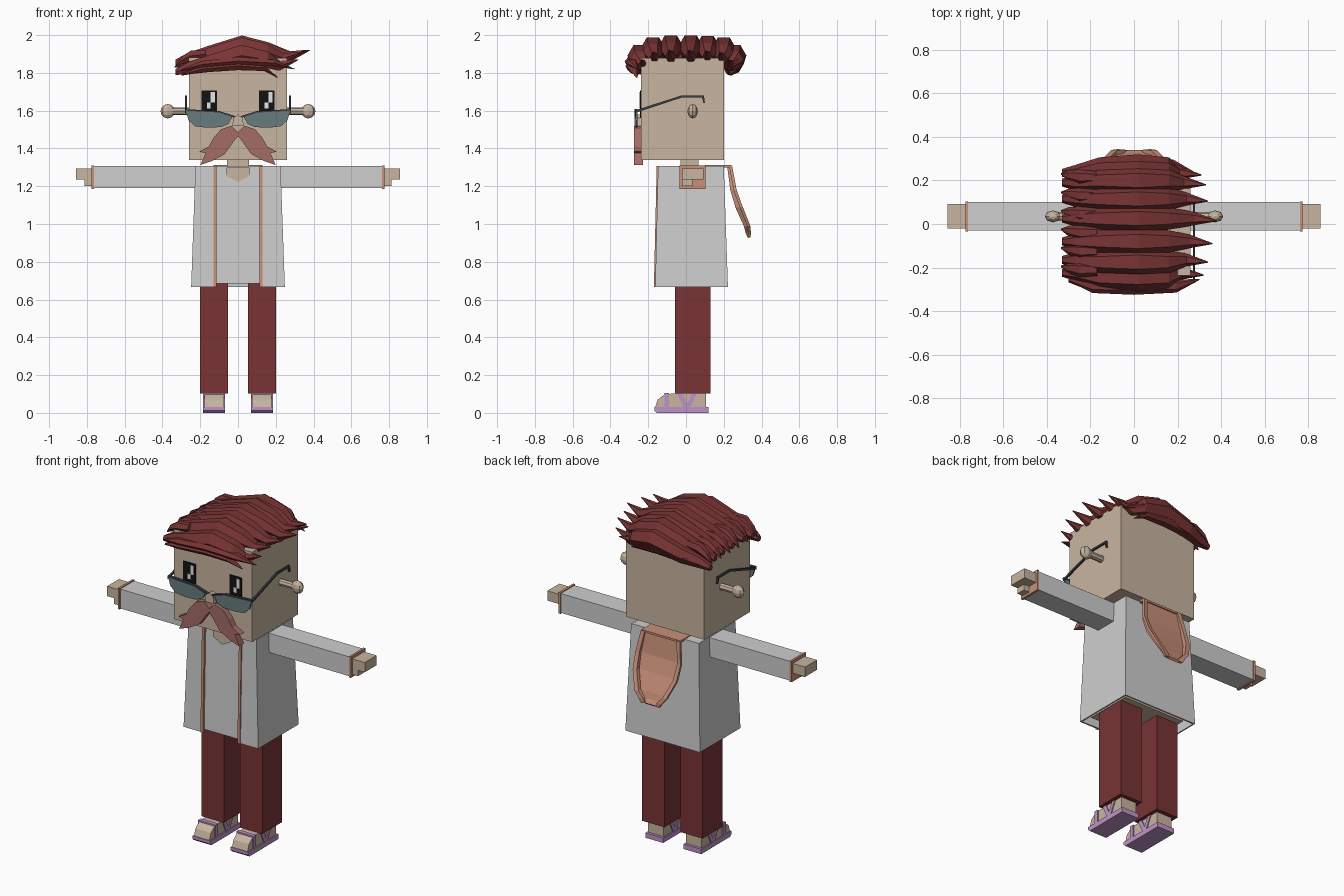
import bpy, bmesh, math
from mathutils import Vector

cube = bpy.data.objects.get("Cube")
if cube:
    bpy.data.objects.remove(cube, do_unlink=True)


def material(name, r, g, b):
    m = bpy.data.materials.new(name)
    m.use_nodes = True
    m.diffuse_color = (r, g, b, 1)
    m.node_tree.nodes["Principled BSDF"].inputs["Base Color"].default_value = (r, g, b, 1)
    return m


SKIN = material("skin", 0.58, 0.46, 0.35)
COAT = material("coat_grey", 0.62, 0.62, 0.62)
MAROON = material("maroon", 0.19, 0.034, 0.034)
ROSE = material("moustache_rose", 0.37, 0.15, 0.13)
TRIM = material("copper_trim", 0.58, 0.28, 0.19)
PURPLE = material("sandal_purple", 0.52, 0.29, 0.58)
LENS = material("lens_teal", 0.14, 0.2, 0.21)
FRAME = material("frame_dark", 0.04, 0.055, 0.06)
BLACK = material("eye_black", 0.006, 0.006, 0.006)
WHITE = material("eye_white", 0.8, 0.8, 0.8)


def finish(name, bm, mat):
    bmesh.ops.recalc_face_normals(bm, faces=bm.faces)
    mesh = bpy.data.meshes.new(name)
    bm.to_mesh(mesh)
    bm.free()
    mesh.materials.append(mat)
    ob = bpy.data.objects.new(name, mesh)
    bpy.context.collection.objects.link(ob)
    return ob


def loft(name, rings, mat, closed=True, caps=True):
    """Join rows of points with quads; closed rows make a tube."""
    bm = bmesh.new()
    rows = [[bm.verts.new(p) for p in ring] for ring in rings]
    n = len(rows[0])
    for a, b in zip(rows, rows[1:]):
        for i in range(n if closed else n - 1):
            j = (i + 1) % n
            bm.faces.new((a[i], a[j], b[j], b[i]))
    if closed and caps:
        bm.faces.new(rows[0])
        bm.faces.new(rows[-1])
    return finish(name, bm, mat)


def prism(name, pts, axis, lo, hi, mat):
    """Extrude a flat outline along x (points are y, z) or y (points are x, z)."""
    def place(p, d):
        return (d, p[0], p[1]) if axis == "x" else (p[0], d, p[1])
    return loft(name, [[place(p, d) for p in pts] for d in (lo, hi)], mat)


def box(name, x, y, z, mat):
    pts = [(y[0], z[0]), (y[1], z[0]), (y[1], z[1]), (y[0], z[1])]
    return prism(name, pts, "x", x[0], x[1], mat)


def solidify(ob, thickness, offset):
    m = ob.modifiers.new("thickness", "SOLIDIFY")
    m.thickness = thickness
    m.offset = offset


# Head, neck and nose
box("head", (-0.26, 0.26), (-0.237, 0.2), (1.34, 1.88), SKIN)
box("neck", (-0.058, 0.058), (-0.03, 0.065), (1.28, 1.35), SKIN)
prism("nose", [(-0.03, 1.52), (0.03, 1.52), (0.025, 1.56), (0, 1.58), (-0.025, 1.56)],
      "y", -0.272, -0.23, SKIN)

# Coat: open-fronted flared shell
def coat_ring(z, w, front, back):
    return [(-0.12, front, z), (-w, front, z), (-w, back, z),
            (w, back, z), (w, front, z), (0.12, front, z)]

TOP = (1.308, 0.225, -0.148, 0.2)
HEM = (0.667, 0.248, -0.163, 0.222)
shell = loft("coat_shell", [coat_ring(*HEM), coat_ring(*TOP)], COAT, closed=False)
solidify(shell, 0.012, -1)
box("coat_shoulders", (-0.22, 0.22), (-0.14, 0.195), (1.295, 1.307), COAT)
prism("shirt_front", [(-0.156, 0.685), (-0.13, 0.685), (-0.115, 1.306), (-0.141, 1.306)],
      "x", -0.122, 0.122, COAT)
box("torso", (-0.205, 0.205), (-0.12, 0.17), (0.69, 1.29), SKIN)
prism("neckline", [(-0.062, 1.3), (-0.062, 1.255), (0, 1.222), (0.062, 1.255), (0.062, 1.3)],
      "y", -0.15, -0.143, SKIN)

# Hood hanging down the back: raised rim around a hollow panel
def hood_row(z, y, w, sink, rim):
    return [(-w, y, z), (rim - w, y, z), (rim - w, y - sink, z),
            (w - rim, y - sink, z), (w - rim, y, z), (w, y, z)]

hood = [hood_row(1.308, 0.236, 0.13, 0.012, 0.018), hood_row(1.18, 0.26, 0.15, 0.02, 0.018),
        hood_row(1.09, 0.292, 0.145, 0.025, 0.02), hood_row(0.99, 0.332, 0.105, 0.02, 0.022),
        hood_row(0.955, 0.336, 0.075, 0.015, 0.025), hood_row(0.93, 0.334, 0.06, 0, 0.025)]
solidify(loft("hood", hood, TRIM, closed=False), 0.016, 0)
box("hood_collar", (-0.13, 0.13), (0.1, 0.238), (1.3, 1.312), TRIM)

for s, side in ((-1, "right"), (1, "left")):
    def sx(a, b):
        return (s * a, s * b)

    # Coat edge trim
    prism(side + "_coat_trim", [(-0.17, 0.667), (-0.155, 0.667), (-0.14, 1.308), (-0.155, 1.308)],
          "x", s * 0.115, s * 0.131, TRIM)

    # Arm, cuff and hand
    box(side + "_sleeve", sx(0.2, 0.765), (-0.03, 0.1), (1.19, 1.306), COAT)
    box(side + "_cuff", sx(0.762, 0.775), (-0.035, 0.104), (1.185, 1.311), TRIM)
    box(side + "_hand", sx(0.76, 0.857), (-0.02, 0.092), (1.235, 1.294), SKIN)
    box(side + "_thumb", sx(0.76, 0.812), (-0.02, 0.035), (1.2, 1.236), SKIN)

    # Leg
    box(side + "_leg", sx(0.053, 0.202), (-0.058, 0.13), (0.102, 0.7), MAROON)

    # Foot and sandal
    foot = [(0.105, 0.02), (0.105, 0.11), (-0.11, 0.1), (-0.15, 0.07), (-0.165, 0.025)]
    prism(side + "_foot", foot, "x", s * 0.075, s * 0.178, SKIN)
    sole = [(0.12, 0), (0.12, 0.03), (-0.168, 0.03), (-0.168, 0.012), (-0.155, 0)]
    prism(side + "_sole", sole, "x", s * 0.068, s * 0.185, PURPLE)
    straps = [("toe", -0.115, -0.115, 0.025, 0.105), ("instep", -0.008, -0.05, 0.028, 0.109),
              ("ankle", -0.008, 0.035, 0.025, 0.109)]
    for part, low, high, w, top in straps:
        prism(f"{side}_{part}_strap", [(low, 0.02), (low + w, 0.02), (high + w, top), (high, top)],
              "x", s * 0.069, s * 0.184, PURPLE)

    # Ear: stem and knob
    bpy.ops.mesh.primitive_cylinder_add(vertices=8, radius=0.02, depth=0.12,
                                        location=(s * 0.3, 0.035, 1.597), rotation=(0, math.pi / 2, 0))
    stem = bpy.context.object
    bpy.ops.mesh.primitive_uv_sphere_add(segments=8, ring_count=6, radius=0.038,
                                         location=(s * 0.372, 0.035, 1.597))
    knob = bpy.context.object
    knob.scale.y = 0.72
    for ob, part in ((stem, "stem"), (knob, "knob")):
        ob.name = f"{side}_ear_{part}"
        ob.data.materials.append(SKIN)

    # Eye with two highlights
    cx = s * 0.153
    box(side + "_eye", (cx - 0.041, cx + 0.041), (-0.243, -0.236), (1.56, 1.708), BLACK)
    box(side + "_eye_glint", (cx + 0.008, cx + 0.03), (-0.246, -0.242), (1.642, 1.698), WHITE)
    box(side + "_eye_spark", (cx - 0.012, cx + 0.008), (-0.246, -0.242), (1.612, 1.642), WHITE)

    # Half-moon spectacles
    lens = [(0.03, 1.568), (0.1, 1.592), (0.278, 1.602), (0.262, 1.55), (0.228, 1.518),
            (0.17, 1.51), (0.09, 1.513), (0.05, 1.53)]
    prism(side + "_lens", [(s * x, z) for x, z in lens], "y", -0.268, -0.258, LENS)
    rim = [(0.01, 1.56), (0.1, 1.59), (0.28, 1.6), (0.28, 1.608), (0.1, 1.598), (0.01, 1.57)]
    prism(side + "_brow_bar", [(s * x, z) for x, z in rim], "y", -0.272, -0.256, FRAME)
    line = [(-0.268, 1.588), (-0.02, 1.67), (0.085, 1.67), (0.092, 1.64)]
    back = [(0.1, 1.64), (0.095, 1.681), (-0.022, 1.681), (-0.268, 1.602)]
    prism(side + "_temple", line + back, "x", s * 0.27, s * 0.28, FRAME)

    # Moustache half
    tash = [(0, 1.485), (0.035, 1.52), (0.09, 1.502), (0.13, 1.455), (0.155, 1.41), (0.205, 1.383),
            (0.172, 1.375), (0.2, 1.312), (0.14, 1.332), (0.07, 1.37), (0.02, 1.44), (0, 1.465)]
    prism(side + "_moustache", [(s * x, z) for x, z in tash], "y", -0.274, -0.228, ROSE)


# Hair locks: hexagonal tapering sweeps across the head
def lock(name, path, width, height):
    rings = []
    for x, y, z, k in path:
        ring = []
        for i in range(6):
            a = math.tau * i / 6
            ring.append((x, y + math.cos(a) * width * k, z + math.sin(a) * height * k))
        rings.append(ring)
    return loft(name, rings, MAROON)


# position y, tip x, height drop, outward bow
LOCKS = [(0.19, 0.33, 0.012, 0.01), (0.115, 0.34, 0.004, 0), (0.025, 0.38, 0, 0),
         (-0.08, 0.36, 0, 0), (-0.165, 0.34, 0.01, -0.01), (-0.225, 0.32, 0.05, -0.02),
         (0.235, 0.31, 0.05, 0.02)]
for i, (y, tip, drop, bow) in enumerate(LOCKS):
    path = [(-0.33, y, 1.855, 0.3), (-0.27, y, 1.873, 0.6), (-0.16, y + bow, 1.898, 0.85),
            (0.02, y + bow, 1.942, 1.08), (0.16, y + bow, 1.918, 0.85),
            (tip - 0.1, y, 1.887, 0.5), (tip, y - 0.01, 1.92, 0.04)]
    lock(f"hair_lock_{i + 1}", [(a, b, c - drop, k) for a, b, c, k in path], 0.06, 0.06)

# Lower fringe at the front and back of the head
FRINGE = [(-0.255, 0.3, 1.85, 1.82, -0.03), (-0.26, 0.21, 1.825, 1.775, -0.02),
          (0.235, 0.28, 1.855, 1.83, 0.03), (0.235, 0.2, 1.825, 1.79, 0.02)]
for i, (y, tip, z, tip_z, bow) in enumerate(FRINGE):
    path = [(-0.3, y, z - 0.035, 0.2), (-0.19, y + bow, z - 0.005, 0.8), (0, y + bow, z + 0.012, 1.0),
            (tip * 0.65, y + bow, z + 0.002, 0.75), (tip, y, tip_z, 0.06)]
    lock(f"fringe_lock_{i + 1}", path, 0.04, 0.026)

# Short curls over the right temple
for i in range(6):
    y = -0.21 + i * 0.085
    path = [(-0.17, y, 1.9, 0.8), (-0.25, y, 1.89, 1.0), (-0.3, y + 0.008, 1.865, 0.7),
            (-0.335, y + 0.015, 1.83, 0.1)]
    lock(f"temple_curl_{i + 1}", path, 0.035, 0.032)
